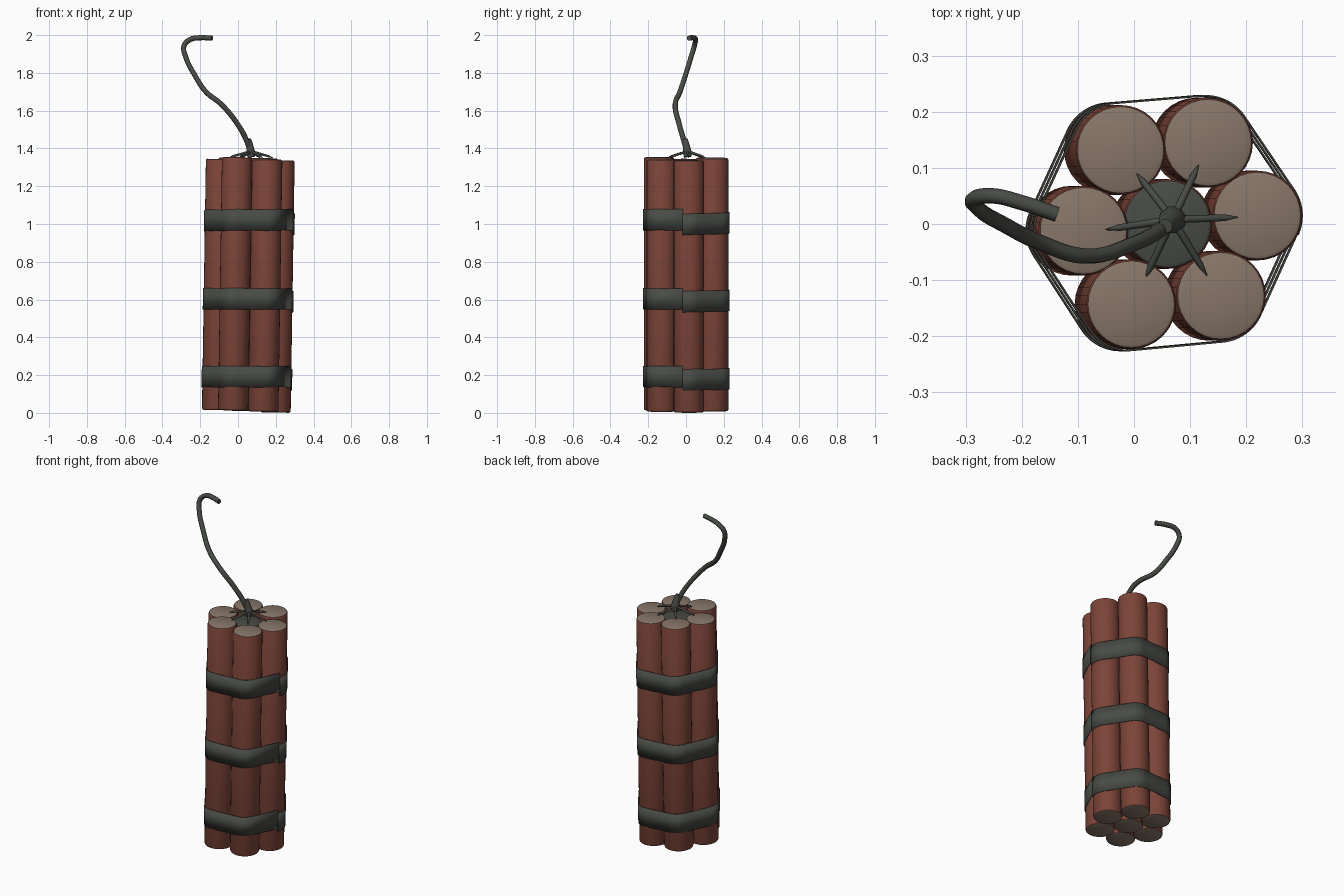
import bpy
import bmesh
from math import cos, sin, radians, tau
from mathutils import Matrix, Vector

cube = bpy.data.objects.get("Cube")
if cube:
    bpy.data.objects.remove(cube, do_unlink=True)


def material(name, rgb):
    mat = bpy.data.materials.new(name)
    mat.use_nodes = True
    mat.diffuse_color = (*rgb, 1)
    bsdf = mat.node_tree.nodes["Principled BSDF"]
    bsdf.inputs["Base Color"].default_value = (*rgb, 1)
    bsdf.inputs["Roughness"].default_value = 0.8
    return mat


RED = material("dull red paper", (0.20, 0.058, 0.04))
BEIGE = material("beige end paper", (0.24, 0.18, 0.14))
DARK = material("dark grey tape", (0.066, 0.070, 0.060))

# The whole bundle leans slightly toward +x
PIVOT = Vector((0.06, 0, 1.345))
LEAN = Matrix.Translation(PIVOT) @ Matrix.Rotation(0.0157, 4, "Y") @ Matrix.Translation(-PIVOT)


def finish(name, bm, mats, matrix=Matrix()):
    bmesh.ops.recalc_face_normals(bm, faces=bm.faces)
    mesh = bpy.data.meshes.new(name)
    bm.to_mesh(mesh)
    bm.free()
    for mat in mats:
        mesh.materials.append(mat)
    obj = bpy.data.objects.new(name, mesh)
    bpy.context.collection.objects.link(obj)
    obj.matrix_world = matrix
    bpy.ops.object.select_all(action="DESELECT")
    obj.select_set(True)
    bpy.context.view_layer.objects.active = obj
    bpy.ops.object.shade_smooth_by_angle(angle=radians(40))
    return obj


def lathe(name, x, y, profile, mats, matrix=Matrix(), sides=32):
    """Closed turned solid from (radius, height, material) rings."""
    bm = bmesh.new()
    rings = [[bm.verts.new((x + r * cos(tau * i / sides), y + r * sin(tau * i / sides), z))
              for i in range(sides)] for r, z, m in profile]
    for k in range(len(rings) - 1):
        a, b = rings[k], rings[k + 1]
        for i in range(sides):
            j = (i + 1) % sides
            bm.faces.new((a[i], a[j], b[j], b[i])).material_index = profile[k][2]
    bm.faces.new(rings[0][::-1]).material_index = profile[0][2]
    bm.faces.new(rings[-1]).material_index = profile[-1][2]
    return finish(name, bm, mats, matrix)


def tube(name, points, radii, bezier=False):
    curve = bpy.data.curves.new(name, "CURVE")
    curve.dimensions = "3D"
    curve.bevel_depth = 1
    curve.bevel_resolution = 2
    curve.use_fill_caps = True
    curve.resolution_u = 6
    spline = curve.splines.new("BEZIER" if bezier else "POLY")
    pts = spline.bezier_points if bezier else spline.points
    pts.add(len(points) - 1)
    for p, co, r in zip(pts, points, radii):
        p.co = co if bezier else (*co, 1)
        p.radius = r
        if bezier:
            p.handle_left_type = p.handle_right_type = "AUTO"
    spline.use_smooth = True
    curve.materials.append(DARK)
    obj = bpy.data.objects.new(name, curve)
    bpy.context.collection.objects.link(obj)
    return obj


# Sticks: x, y, bottom, top
R = 0.08
OUTER = [(0.22, 0.015, 0.004, 1.34), (0.132, 0.145, 0.010, 1.35),
         (-0.024, 0.132, 0.012, 1.35), (-0.09, -0.012, 0.012, 1.342),
         (-0.005, -0.143, 0.012, 1.353), (0.155, -0.128, 0.008, 1.343)]


def stick(name, x, y, low, top, top_mat):
    profile = [(0.071, low, 1), (0.077, low + 0.003, 0), (R, low + 0.01, 0),
               (R, top - 0.01, 0), (0.077, top - 0.003, top_mat), (0.071, top, top_mat)]
    lathe(name, x, y, profile, [RED, BEIGE, DARK], LEAN)


for n, (x, y, low, top) in enumerate(OUTER):
    stick(f"outer_stick_{n + 1}", x, y, low, top, 1)
stick("centre_stick", 0.06, 0, 0.01, 1.325, 2)


# Tape bands: strips pulled tight round the outer sticks, ends slightly out of line
def tape(name, middle, drop, height=0.112):
    bm = bmesh.new()
    steps, start, end = 140, radians(-24), radians(338)
    previous = None
    for i in range(steps + 1):
        t = i / steps
        a = start + (end - start) * t
        d = Vector((cos(a), sin(a)))
        x, y = max(((s[0], s[1]) for s in OUTER), key=lambda c: d.dot(Vector(c)))
        r = R + 0.002 + 0.002 * (1 - t)
        z = middle - drop * (1 - t)
        pair = [bm.verts.new((x + r * d.x, y + r * d.y, z + h)) for h in (-height / 2, height / 2)]
        if previous:
            bm.faces.new((previous[0], pair[0], pair[1], previous[1]))
        previous = pair
    obj = finish(name, bm, [DARK], LEAN)
    solid = obj.modifiers.new("thickness", "SOLIDIFY")
    solid.thickness = 0.003
    solid.offset = 0


tape("lower_tape", 0.195, 0.018)
tape("middle_tape", 0.606, 0.014)
tape("upper_tape", 1.026, 0.026)

# Fuse
FUSE = [(0.07, 0.01, 1.36), (0.05, -0.008, 1.43), (0, -0.035, 1.525), (-0.09, -0.057, 1.635),
        (-0.17, -0.032, 1.70), (-0.23, -0.002, 1.79), (-0.277, 0.027, 1.885),
        (-0.285, 0.045, 1.945), (-0.25, 0.05, 1.978), (-0.2, 0.038, 1.986), (-0.137, 0.017, 1.984)]
tube("fuse", FUSE, [0.014] * len(FUSE), bezier=True)

# Knot where the wires join the fuse
tube("fuse_knot", [(0.07, 0.01, 1.355), (0.069, 0.008, 1.375), (0.065, 0.005, 1.395),
                   (0.06, 0, 1.43), (0.056, -0.004, 1.45)],
     [0.02, 0.025, 0.022, 0.017, 0.013])

# Wires splayed out over the stick ends
TIPS = [(0.115, 0.105), (0.185, 0.012), (0.13, -0.092),
        (0.02, -0.097), (-0.05, -0.01), (0.005, 0.09)]
hub = Vector((0.069, 0.008, 1.385))
for n, (x, y) in enumerate(TIPS):
    tip = Vector((x, y, 1.35))
    bend = hub.lerp(tip, 0.8) + Vector((0, 0, 0.002))
    tube(f"wire_{n + 1}", [hub, bend, tip], [0.007, 0.006, 0.001])
